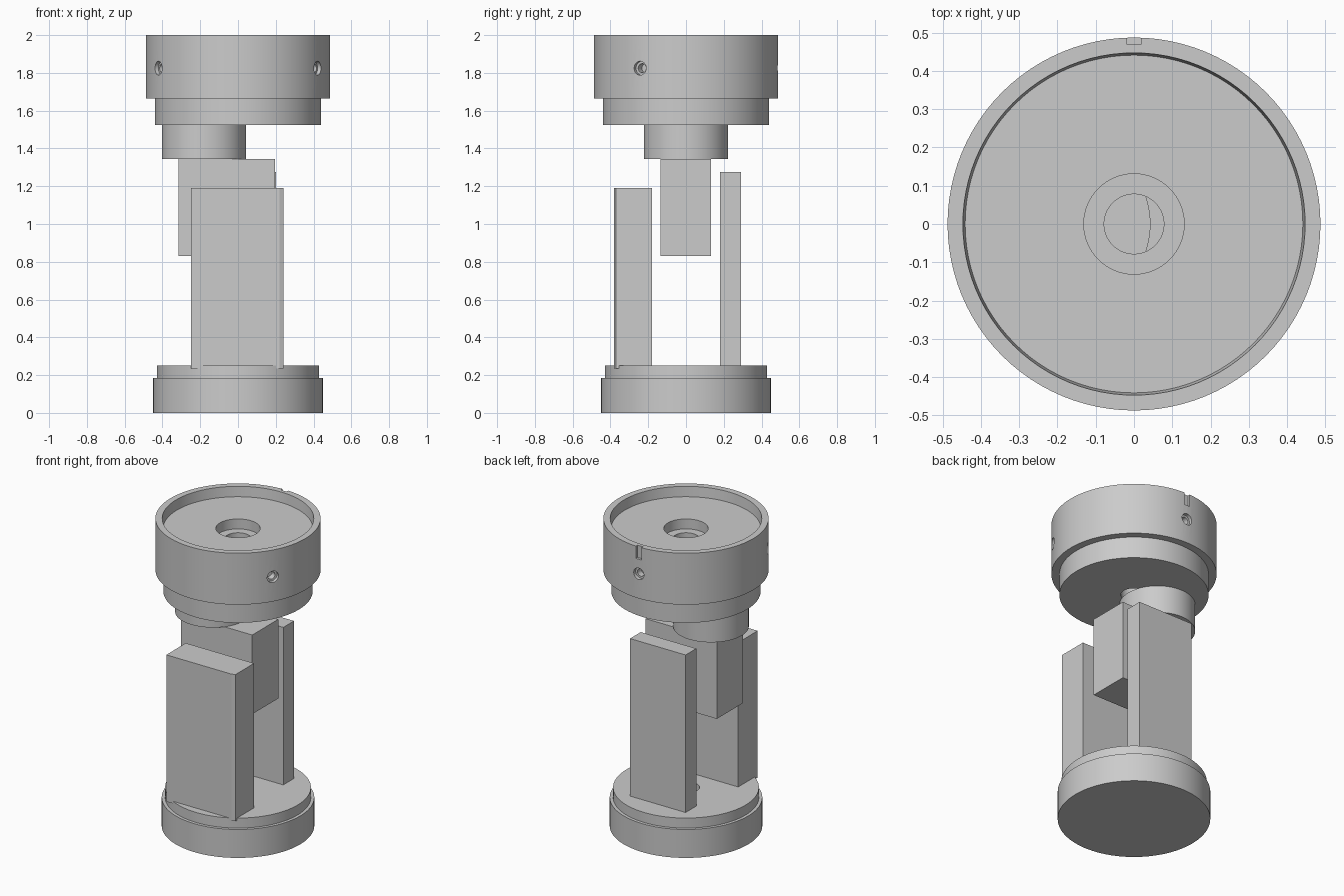
import bpy, bmesh, math
from mathutils import Matrix, Vector

if "Cube" in bpy.data.objects:
    bpy.data.objects.remove(bpy.data.objects["Cube"], do_unlink=True)

metal = bpy.data.materials.new("plain_grey")
GREY = (0.6, 0.6, 0.6, 1)
metal.use_nodes = True
metal.diffuse_color = GREY
metal.node_tree.nodes["Principled BSDF"].inputs["Base Color"].default_value = GREY


def make(name, bm):
    bmesh.ops.recalc_face_normals(bm, faces=bm.faces[:])
    mesh = bpy.data.meshes.new(name)
    bm.to_mesh(mesh)
    bm.free()
    mesh.materials.append(metal)
    ob = bpy.data.objects.new(name, mesh)
    bpy.context.collection.objects.link(ob)
    return ob


def activate(ob):
    bpy.ops.object.select_all(action="DESELECT")
    ob.select_set(True)
    bpy.context.view_layer.objects.active = ob


def smooth(ob):
    activate(ob)
    bpy.ops.object.shade_smooth_by_angle(angle=math.radians(30))


def lathe(name, profile, closed=False, steps=96):
    """Spin an (r, z) profile around the z axis."""
    bm = bmesh.new()
    verts = [bm.verts.new((r, 0, z)) for r, z in profile]
    edges = [bm.edges.new(p) for p in zip(verts, verts[1:])]
    if closed:
        edges.append(bm.edges.new((verts[-1], verts[0])))
    bmesh.ops.spin(bm, geom=verts + edges, cent=(0, 0, 0), axis=(0, 0, 1),
                   angle=math.tau, steps=steps, use_duplicate=False)
    bmesh.ops.remove_doubles(bm, verts=bm.verts[:], dist=1e-5)
    return make(name, bm)


def prism(name, outline, z0, z1):
    """Extrude an (x, y) outline from z0 to z1."""
    bm = bmesh.new()
    face = bm.faces.new([bm.verts.new((x, y, z0)) for x, y in outline])
    top = bmesh.ops.extrude_face_region(bm, geom=[face])["geom"]
    moved = [v for v in top if isinstance(v, bmesh.types.BMVert)]
    bmesh.ops.translate(bm, verts=moved, vec=(0, 0, z1 - z0))
    return make(name, bm)


def box(name, x0, x1, y0, y1, z0, z1):
    return prism(name, [(x0, y0), (x1, y0), (x1, y1), (x0, y1)], z0, z1)


def cut(ob, cutter):
    mod = ob.modifiers.new("cut", "BOOLEAN")
    mod.operation, mod.solver, mod.object = "DIFFERENCE", "EXACT", cutter
    activate(ob)
    bpy.ops.object.modifier_apply(modifier=mod.name)
    bpy.data.objects.remove(cutter, do_unlink=True)


# Base with a raised step and a central bore
smooth(lathe("base", [(0, 0), (0.45, 0), (0.45, 0.185), (0.43, 0.185),
                      (0.43, 0.25), (0.08, 0.25), (0.08, 0.15), (0, 0.15)]))

# Upright posts, the front one with a bevelled corner
prism("front_post", [(-0.25, -0.38), (0.22, -0.38), (0.242, -0.37),
                     (0.242, -0.18), (-0.25, -0.18)], 0.235, 1.19)
box("back_post", -0.2, 0.2, 0.18, 0.29, 0.245, 1.275)

# Hanging block and the off-centre disc above it
box("hanging_block", -0.315, 0.197, -0.135, 0.133, 0.83, 1.345)
disc = lathe("offset_disc", [(0, 1.345), (0.223, 1.345), (0.223, 1.525), (0, 1.525)])
disc.location.x = -0.18
smooth(disc)

# Head: stepped drum with a shallow dish and a counterbored through hole
head = lathe("head", [(0.078, 1.525), (0.44, 1.525), (0.44, 1.665), (0.487, 1.665),
                      (0.487, 2), (0.447, 2), (0.441, 1.935), (0.131, 1.935),
                      (0.131, 1.87), (0.078, 1.87)], closed=True)

# Three stepped radial screw holes
for degrees in (-30, 90, 210):
    hole = lathe("screw_hole_cutter", [(0, 0.425), (0.024, 0.425), (0.024, 0.465),
                                       (0.037, 0.465), (0.037, 0.55), (0, 0.55)], steps=24)
    a = math.radians(degrees)
    out = Vector((math.cos(a), math.sin(a), 0))
    turn = out.to_track_quat("Z", "Y").to_matrix().to_4x4()
    hole.data.transform(Matrix.Translation((0, 0, 1.825)) @ turn)
    cut(head, hole)

# Index notch in the rear of the rim
cut(head, box("notch_cutter", -0.02, 0.02, 0.47, 0.55, 1.92, 2.1))
smooth(head)
